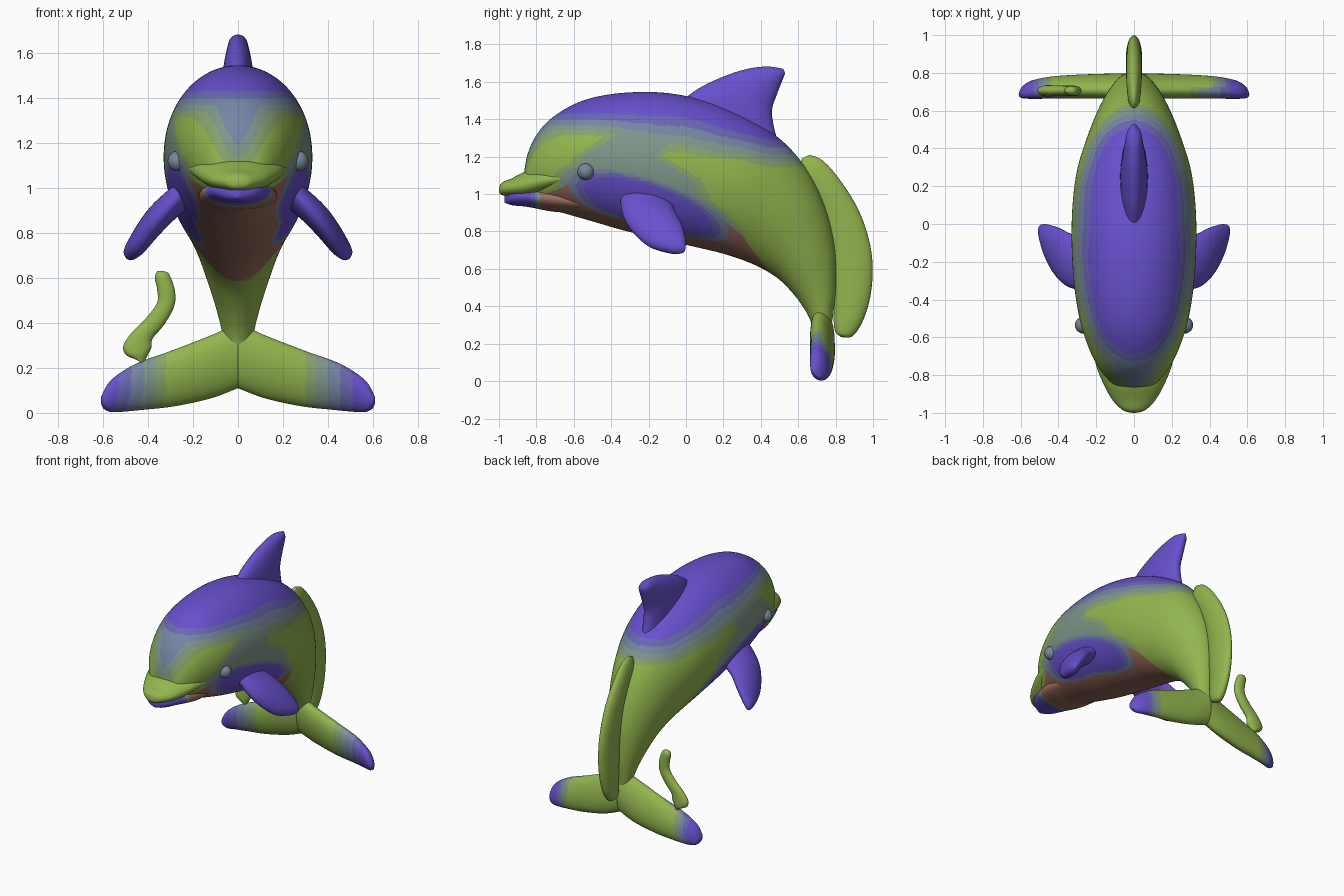
import bpy, bmesh, math
from mathutils import Vector


def srgb(r, g, b):
    return [((c / 255 + 0.055) / 1.055) ** 2.4 for c in (r, g, b)] + [1]


def material(name, *rgb):
    m = bpy.data.materials.new(name)
    m.diffuse_color = srgb(*rgb)
    return m


# Colours: a stepped blend from green to purple, then belly and eye
MATS = [material("green", 147, 181, 78), material("moss", 136, 163, 108),
        material("grey green", 127, 151, 138), material("grey blue", 118, 133, 163),
        material("dusty violet", 106, 103, 178), material("purple", 104, 80, 205),
        material("belly brown", 156, 109, 94), material("eye grey", 118, 134, 152)]
GREEN, PURPLE, BELLY, EYE = 0, 5, 6, 7


def blend(t):
    if t <= 0.05:
        return GREEN
    return PURPLE if t >= 1 else 1 + int(t * 4)


def clamp(v, lo, hi):
    return max(lo, min(hi, v))


def ramp(x, pts):
    if x <= pts[0][0]:
        return pts[0][1]
    for (x0, y0), (x1, y1) in zip(pts, pts[1:]):
        if x <= x1:
            return y0 + (y1 - y0) * (x - x0) / (x1 - x0)
    return pts[-1][1]


def spline(rows, t):
    """Catmull-Rom through rows of numbers, t from 0 to len-1."""
    n = len(rows) - 1
    i = min(int(t), n - 1)
    u = t - i
    a, b, c, d = (rows[clamp(k, 0, n)] for k in (i - 1, i, i + 1, i + 2))
    return [0.5 * (2 * q + (r - p) * u + (2 * p - 5 * q + 4 * r - s) * u * u
                   + (3 * q - p - 3 * r + s) * u ** 3) for p, q, r, s in zip(a, b, c, d)]


def finish(bm, name, rule, mirror=False):
    bmesh.ops.recalc_face_normals(bm, faces=bm.faces)
    for f in bm.faces:
        f.smooth = True
        f.material_index = rule(f.calc_center_median())
    me = bpy.data.meshes.new(name)
    bm.to_mesh(me)
    bm.free()
    for m in MATS:
        me.materials.append(m)
    ob = bpy.data.objects.new(name, me)
    bpy.context.collection.objects.link(ob)
    if mirror:
        ob.modifiers.new("mirror", 'MIRROR').use_mirror_merge = False
    return ob


def loft(name, stations, normal, rule, rings=48, sides=40, mirror=False):
    """Elliptical sections, each spanning two edge points with a half thickness along normal."""
    rows = [list(a) + list(b) + [w] for a, b, w in stations]
    nrm = Vector(normal).normalized()
    bm = bmesh.new()
    loops = []
    for k in range(rings + 1):
        v = spline(rows, k / rings * (len(rows) - 1))
        a, b, w = Vector(v[:3]), Vector(v[3:6]), max(v[6], 0.002)
        mid, half = (a + b) / 2, (a - b) / 2
        loops.append([bm.verts.new(mid + half * math.cos(t) + nrm * w * math.sin(t))
                      for t in (2 * math.pi * j / sides for j in range(sides))])
    for p, q in zip(loops, loops[1:]):
        for j in range(sides):
            n = (j + 1) % sides
            bm.faces.new((p[j], p[n], q[n], q[j]))
    bm.faces.new(loops[0])
    bm.faces.new(loops[-1])
    return finish(bm, name, rule, mirror)


def yz(rows):
    """Stations in the centre plane: y, z, y, z, half width."""
    return [((0, a, b), (0, c, d), w) for a, b, c, d, w in rows]


BACK_LINE = [(-0.4, 1.43), (0, 1.41), (0.2, 1.35), (0.45, 1.285), (0.6, 1.29)]
BAND = [(-0.5, 0.12), (-0.1, 0.2), (0.1, 0.19), (0.3, 0.15)]
BELLY_LINE = [(-0.87, 0.98), (-0.75, 1.0), (-0.6, 1.065), (-0.45, 1.01),
              (0.15, 0.9), (0.3, 0.78), (0.43, 0.6), (0.5, 0.3)]
FLANK_FRONT = [(1.1, -0.66), (1.2, -0.6), (1.32, -0.42)]
FLANK_REAR = [(0.8, 0.22), (1.08, 0.08), (1.2, -0.12), (1.3, 0)]


def body_colour(p):
    x, y, z = abs(p.x), p.y, p.z
    t = 1 + (z - ramp(y, BACK_LINE)) / ramp(y, BAND)            # purple back
    if z > 0.95:                                                # grey flank
        d = min(y - ramp(z, FLANK_FRONT), ramp(z, FLANK_REAR) - y)
        t = max(t, clamp(0.05 + d * 4, 0, 0.45))
    if y < -0.6:                                                # forehead stripe
        width = ramp(z, [(1.15, 0.06), (1.28, 0.1), (1.42, 0.2)])
        fade = ramp(z, [(1.1, 0), (1.16, 0.4), (1.28, 0.72)])
        t = max(t, fade * math.exp(-(x / width) ** 2))
    dx, dy, dz = x - 0.29 + 0.25 * abs(y + 0.2), y + 0.2, z - 0.925   # patch round the flipper
    u, v = dy * 0.94 - dz * 0.33, dy * 0.33 + dz * 0.94
    q = math.sqrt((u / 0.36) ** 2 + (v / 0.12) ** 2 + (min(dx, 0) / 0.1) ** 2)
    t = max(t, 1 + (1 - q) * 2.0)
    if z < ramp(y, BELLY_LINE) and t < 0.5:
        return BELLY
    return blend(t)


# Body, arched from forehead to tail root
loft("body", yz([
    (-0.865, 1.12, -0.87, 1.0, 0.01), (-0.845, 1.22, -0.86, 0.955, 0.10),
    (-0.79, 1.33, -0.78, 0.93, 0.17), (-0.70, 1.42, -0.68, 0.905, 0.225),
    (-0.55, 1.50, -0.52, 0.86, 0.28), (-0.35, 1.54, -0.33, 0.805, 0.315),
    (-0.10, 1.54, -0.12, 0.755, 0.33), (0.15, 1.485, 0.06, 0.715, 0.325),
    (0.36, 1.39, 0.22, 0.675, 0.30), (0.53, 1.27, 0.37, 0.62, 0.25),
    (0.66, 1.11, 0.49, 0.55, 0.20), (0.745, 0.93, 0.575, 0.465, 0.155),
    (0.795, 0.73, 0.63, 0.39, 0.115), (0.805, 0.53, 0.66, 0.335, 0.085),
    (0.79, 0.38, 0.675, 0.29, 0.065), (0.77, 0.25, 0.69, 0.22, 0.04)]),
    (1, 0, 0), body_colour, rings=300, sides=240)

# Beak and lower jaw
loft("upper_beak", yz([
    (-1.0, 1.03, -1.0, 1.01, 0.01), (-0.985, 1.06, -0.985, 0.995, 0.06),
    (-0.93, 1.085, -0.93, 0.985, 0.115), (-0.85, 1.125, -0.85, 0.98, 0.16),
    (-0.75, 1.15, -0.75, 1.0, 0.20), (-0.62, 1.13, -0.62, 1.04, 0.225),
    (-0.5, 1.10, -0.5, 1.05, 0.2)]), (1, 0, 0), lambda p: GREEN)
loft("lower_jaw", yz([
    (-0.97, 0.995, -0.97, 0.955, 0.01), (-0.93, 1.03, -0.93, 0.94, 0.085),
    (-0.85, 1.04, -0.85, 0.932, 0.13), (-0.7, 1.04, -0.7, 0.905, 0.17),
    (-0.55, 1.0, -0.55, 0.9, 0.17)]), (1, 0, 0),
    lambda p: BELLY if p.y > -0.78 else blend((-0.75 - p.y) / 0.08))

# Dorsal fin
loft("dorsal_fin", yz([
    (-0.06, 1.47, 0.50, 1.25, 0.075), (0.06, 1.56, 0.47, 1.36, 0.072),
    (0.18, 1.62, 0.46, 1.45, 0.064), (0.31, 1.665, 0.485, 1.53, 0.052),
    (0.43, 1.682, 0.52, 1.62, 0.037), (0.52, 1.67, 0.53, 1.645, 0.008)]),
    (1, 0, 0), lambda p: PURPLE)

# Rounded crest along the back of the tail
loft("tail_crest", yz([
    (0.66, 1.21, 0.62, 1.19, 0.01), (0.73, 1.18, 0.60, 1.10, 0.03),
    (0.82, 1.08, 0.68, 1.0, 0.04), (0.92, 0.92, 0.74, 0.86, 0.042),
    (0.98, 0.75, 0.77, 0.70, 0.042), (0.998, 0.60, 0.78, 0.55, 0.042),
    (0.985, 0.45, 0.79, 0.42, 0.042), (0.945, 0.32, 0.79, 0.31, 0.04),
    (0.89, 0.24, 0.80, 0.26, 0.03), (0.83, 0.235, 0.81, 0.25, 0.006)]),
    (1, 0, 0), lambda p: GREEN)

# Side flippers
loft("flippers", [
    ((0.20, -0.34, 1.02), (0.20, -0.08, 0.97), 0.06),
    ((0.26, -0.35, 0.97), (0.26, -0.07, 0.94), 0.06),
    ((0.34, -0.335, 0.88), (0.34, -0.05, 0.89), 0.058),
    ((0.40, -0.285, 0.80), (0.40, -0.02, 0.83), 0.052),
    ((0.45, -0.20, 0.725), (0.46, -0.002, 0.755), 0.042),
    ((0.485, -0.09, 0.69), (0.49, -0.003, 0.71), 0.027),
    ((0.495, -0.04, 0.685), (0.495, -0.01, 0.69), 0.005)],
    (0.77, 0, 0.64), lambda p: PURPLE, mirror=True)


def fluke_colour(p):
    """Purple tips, reaching further inward on the front side; the left tip is smaller."""
    x = p.x - 0.01 if p.x > 0 else -p.x - 0.03 + 0.25 * min(0, p.z - 0.1)
    start = 0.28 if p.y < 0.725 else 0.4
    return blend((x - start) / (0.5 - start))


# Tail flukes with purple tips
for side, s in (("right", 1), ("left", -1)):
    loft(side + "_fluke", [((s * a, b, c), (s * d, e, f), w) for a, b, c, d, e, f, w in [
        (0, 0.715, 0.40, 0, 0.75, 0.11, 0.06),
        (0.12, 0.705, 0.345, 0.12, 0.755, 0.065, 0.062),
        (0.30, 0.705, 0.275, 0.28, 0.75, 0.03, 0.06),
        (0.45, 0.70, 0.22, 0.42, 0.745, 0.014, 0.055),
        (0.56, 0.69, 0.15, 0.52, 0.735, 0.005, 0.045),
        (0.605, 0.685, 0.08, 0.57, 0.72, 0.005, 0.03),
        (0.61, 0.685, 0.045, 0.60, 0.71, 0.02, 0.006)]],
        (0, 1, 0.15), fluke_colour, rings=90, sides=56)

# Curled tendril standing on the left fluke
loft("tendril", [((a, 0.705, b), (c, 0.705, d), w) for a, b, c, d, w in [
    (-0.36, 0.63, -0.33, 0.63, 0.008), (-0.37, 0.60, -0.305, 0.615, 0.024),
    (-0.36, 0.55, -0.28, 0.54, 0.027), (-0.36, 0.49, -0.285, 0.47, 0.027),
    (-0.41, 0.42, -0.33, 0.39, 0.027), (-0.47, 0.36, -0.38, 0.33, 0.028),
    (-0.51, 0.30, -0.385, 0.29, 0.03), (-0.50, 0.26, -0.40, 0.26, 0.03),
    (-0.46, 0.24, -0.42, 0.22, 0.02)]], (0, 1, 0), lambda p: GREEN)

# Eyes
bm = bmesh.new()
bmesh.ops.create_uvsphere(bm, u_segments=24, v_segments=16, radius=0.045)
bmesh.ops.translate(bm, verts=bm.verts, vec=(0.268, -0.535, 1.12))
finish(bm, "eyes", lambda p: EYE, mirror=True)
